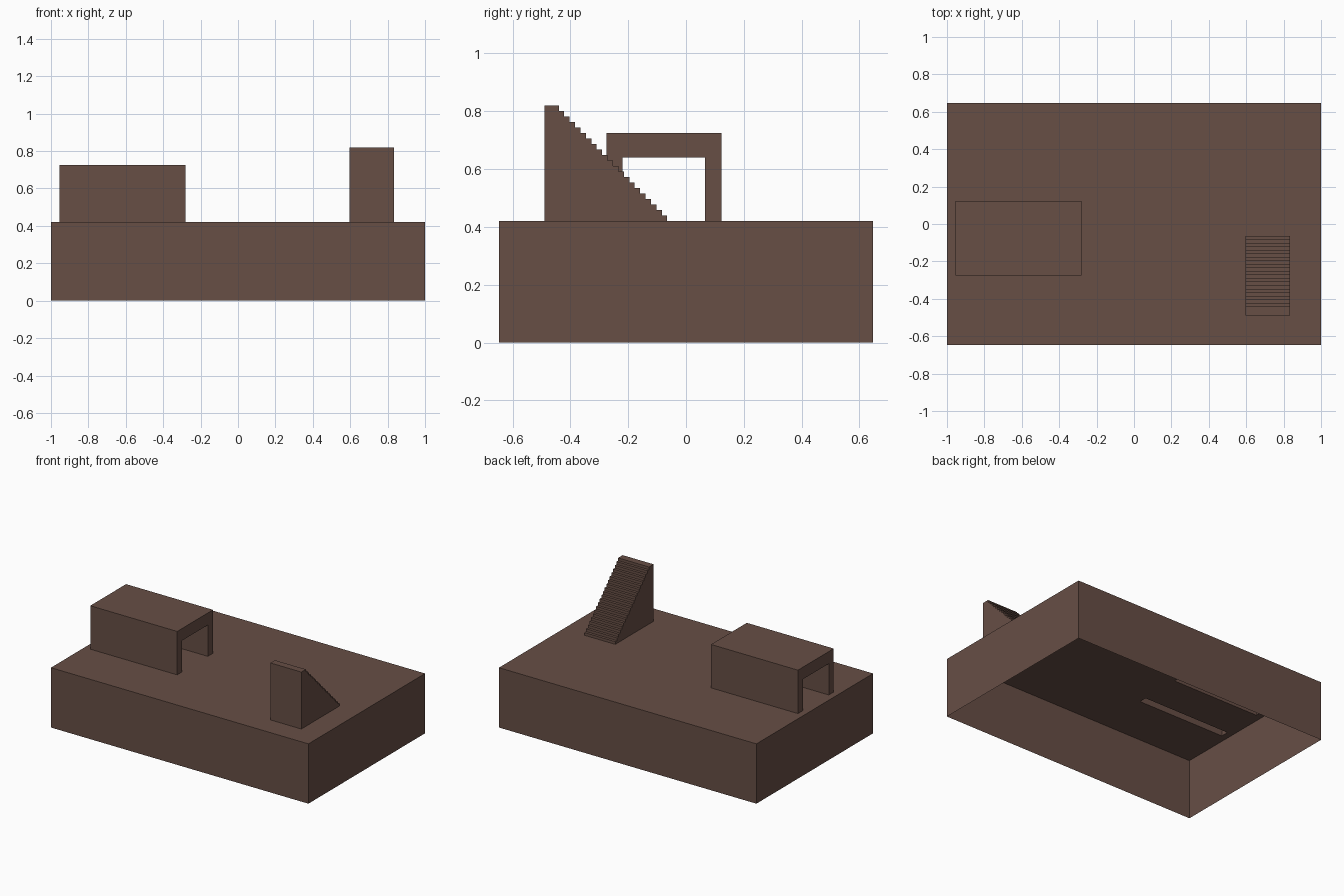
import bpy
import bmesh

FLOOR = 0.42                      # level of the platform deck
HALF_X, HALF_Y = 1.0, 0.647
SHED_X = (-0.955, -0.28)
FRONT_WALL, BACK_WALL = (-0.275, -0.22), (0.065, 0.122)
SHED_TOP, SHED_CEILING = 0.725, 0.64
STAIR_X, STAIR_Y = (0.595, 0.835), (-0.49, -0.065)
STAIR_TOP, STEPS, LANDING = 0.82, 20, 0.05

if "Cube" in bpy.data.objects:
    bpy.data.objects.remove(bpy.data.objects["Cube"], do_unlink=True)

brown = bpy.data.materials.new("dark brown")
brown.use_nodes = True
colour = (0.135, 0.077, 0.06, 1)
brown.diffuse_color = colour
shader = next(n for n in brown.node_tree.nodes if n.type == "BSDF_PRINCIPLED")
shader.inputs["Base Color"].default_value = colour


def finish(bm, name):
    mesh = bpy.data.meshes.new(name)
    bm.to_mesh(mesh)
    bm.free()
    mesh.materials.append(brown)
    obj = bpy.data.objects.new(name, mesh)
    bpy.context.collection.objects.link(obj)


def extrude_profile(name, profile, x_range):
    """Extrude a counter-clockwise y-z profile along x, open where it meets the deck."""
    bm = bmesh.new()
    lo, hi = ([bm.verts.new((x, y, z)) for y, z in profile] for x in x_range)
    bm.faces.new(hi)
    bm.faces.new(lo[::-1])
    for i in range(len(profile)):
        j = (i + 1) % len(profile)
        if profile[i][1] == FLOOR and profile[j][1] == FLOOR:
            continue
        bm.faces.new((lo[i], lo[j], hi[j], hi[i]))
    finish(bm, name)


# Platform: a deck with openings under the hollow parts, and a skirt without a bottom
openings = [(SHED_X, FRONT_WALL), (SHED_X, BACK_WALL), (STAIR_X, STAIR_Y)]
xs = sorted((-HALF_X, HALF_X, *SHED_X, *STAIR_X))
ys = sorted((-HALF_Y, HALF_Y, *FRONT_WALL, *BACK_WALL, *STAIR_Y))
bm = bmesh.new()
grid = [[bm.verts.new((x, y, FLOOR)) for y in ys] for x in xs]
for i in range(len(xs) - 1):
    for j in range(len(ys) - 1):
        cx, cy = (xs[i] + xs[i + 1]) / 2, (ys[j] + ys[j + 1]) / 2
        if any(a < cx < b and c < cy < d for (a, b), (c, d) in openings):
            continue
        bm.faces.new((grid[i][j], grid[i + 1][j], grid[i + 1][j + 1], grid[i][j + 1]))


def on_rim(edge):
    return any(all(abs(abs(v.co[k]) - half) < 1e-4 for v in edge.verts)
               for k, half in ((0, HALF_X), (1, HALF_Y))) and edge.is_boundary


rim = [e for e in bm.edges if on_rim(e)]
skirt = bmesh.ops.extrude_edge_only(bm, edges=rim)["geom"]
for v in skirt:
    if isinstance(v, bmesh.types.BMVert):
        v.co.z = 0
bmesh.ops.recalc_face_normals(bm, faces=bm.faces)
finish(bm, "platform")

# Shelter: two walls and a roof, open at both ends
(f0, f1), (b0, b1) = FRONT_WALL, BACK_WALL
extrude_profile("shelter", [
    (f0, FLOOR), (f1, FLOOR), (f1, SHED_CEILING), (b0, SHED_CEILING),
    (b0, FLOOR), (b1, FLOOR), (b1, SHED_TOP), (f0, SHED_TOP)], SHED_X)

# Staircase: climbs towards the front, ending on a narrow landing
run = (STAIR_Y[1] - STAIR_Y[0] - LANDING) / STEPS
rise = (STAIR_TOP - FLOOR) / (STEPS + 1)
steps = [(STAIR_Y[0], FLOOR), (STAIR_Y[1], FLOOR)]
for k in range(STEPS + 1):
    z = FLOOR + rise * (k + 1)
    steps.append((STAIR_Y[1] - run * k, z))
    steps.append((STAIR_Y[1] - run * (k + 1) if k < STEPS else STAIR_Y[0], z))
extrude_profile("staircase", steps, STAIR_X)
